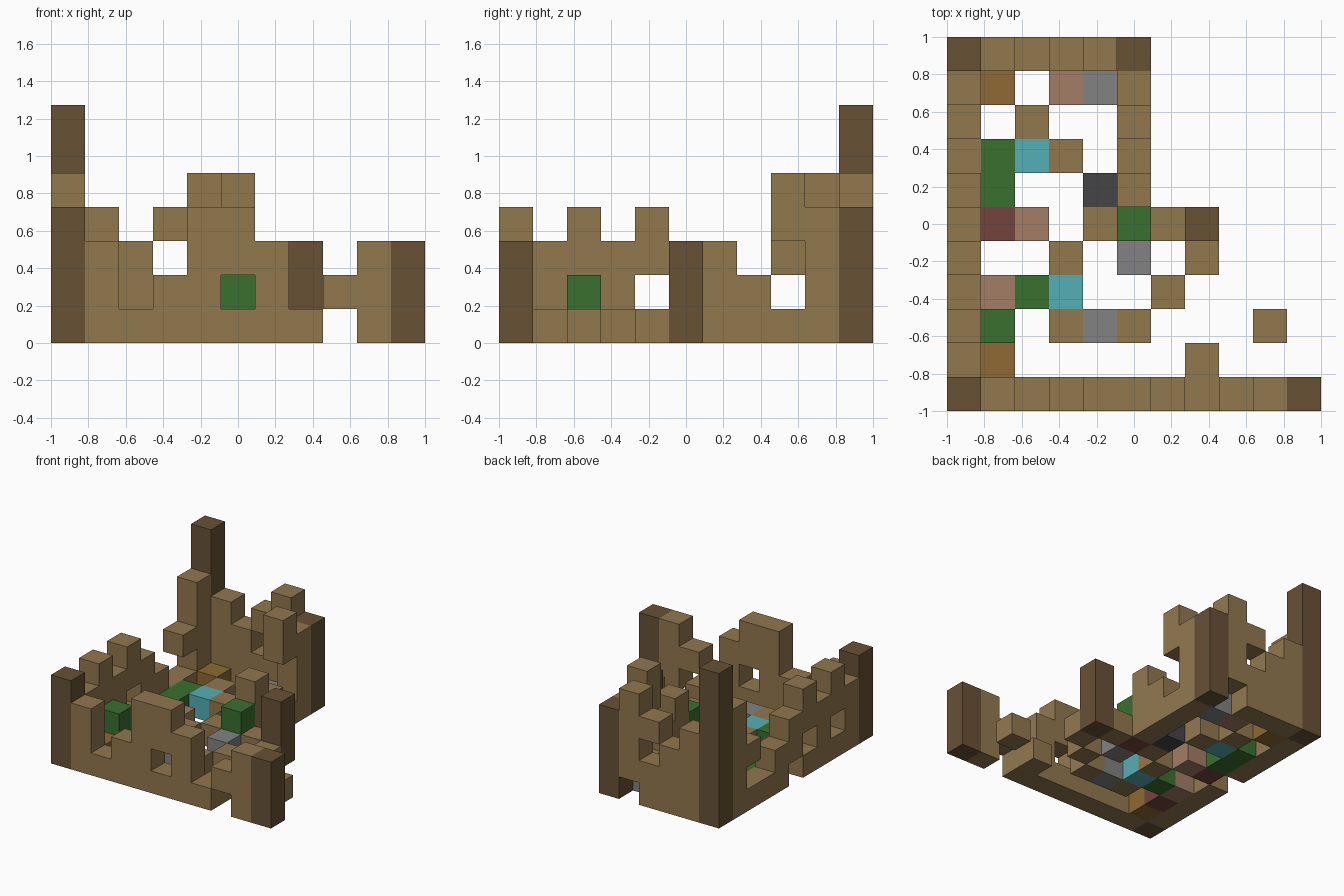
import bpy
import bmesh
from mathutils import Vector

cube = bpy.data.objects.get("Cube")
if cube:
    bpy.data.objects.remove(cube, do_unlink=True)

N = 11                # blocks along each side of the plan
S = 2.0 / N           # block size


def linear(c):
    return c / 12.92 if c <= 0.04045 else ((c + 0.055) / 1.055) ** 2.4


def material(name, hex_code):
    rgb = [linear(int(hex_code[i:i + 2], 16) / 255) for i in (0, 2, 4)]
    mat = bpy.data.materials.new(name)
    mat.use_nodes = True
    mat.diffuse_color = (*rgb, 1)
    bsdf = mat.node_tree.nodes["Principled BSDF"]
    bsdf.inputs["Base Color"].default_value = (*rgb, 1)
    bsdf.inputs["Roughness"].default_value = 0.9
    return mat


MATS = {
    "wood": material("oak_brown", "92784F"),
    "log": material("dark_log_brown", "685135"),
    "green": material("leaf_green", "3A702E"),
    "cyan": material("pale_cyan", "55AFB5"),
    "clay": material("clay_pink", "A27D66"),
    "stone": material("stone_grey", "828282"),
    "coal": material("coal_grey", "454547"),
    "brick": material("brick_red", "73443E"),
    "amber": material("amber_brown", "8F6A33"),
}

parts = {}            # part name -> (material, list of cells)
solid = set()         # every filled cell


def stack(part, mat, x, y, levels):
    """Fill the given levels of one column with blocks."""
    cells = parts.setdefault(part, (mat, []))[1]
    for z in levels:
        cells.append((x, y, z))
        solid.add((x, y, z))


def wall(part, columns, place):
    """columns: one word per step, listing its filled levels."""
    for i, word in enumerate(columns.split()):
        if word != "-":
            x, y = place(i)
            stack(part, "wood", x, y, [int(c) for c in word])


# Corner posts
for post, x, y, height in (("front_right_post", 0, 0, 4),
                           ("front_left_post", 10, 0, 3),
                           ("back_right_post", 0, 10, 7),
                           ("back_left_post", 5, 10, 4),
                           ("inner_corner_post", 7, 5, 3)):
    stack(post, "log", x, y, range(height))

# Ruined walls with window gaps and broken tops
wall("front_wall", "012 0 01 0123 023 012 0 1 012", lambda i: (i + 1, 0))
wall("right_wall", "012 023 012 023 12 01 0 02 01234", lambda i: (0, i + 1))
wall("back_wall", "0123 012 013 1234", lambda i: (i + 1, 10))
wall("left_wall", "012 01 034 0123", lambda i: (5, i + 6))

# Remaining floor blocks, front row first
KEY = {"w": "wood", "g": "green", "c": "cyan", "p": "clay", "s": "stone",
       "k": "coal", "r": "brick", "a": "amber"}
FLOOR = (".a.....w...",
         ".r.wsw...w.",
         ".pgc..w....",
         "...w.s.w...",
         ".rp.wrw....",
         ".g..k......",
         ".gcw.......",
         "..w........",
         ".a.ps......")
for row, line in enumerate(FLOOR, start=1):
    for col, key in enumerate(line):
        if key != ".":
            stack("floor_" + KEY[key], KEY[key], col, row, [0])

# Bushes standing on the brick blocks
stack("front_bush", "green", 1, 2, [1])
stack("centre_bush", "green", 5, 5, [1])


def build(name, mat, cells):
    """Make one object from the exposed faces of its blocks."""
    bm = bmesh.new()
    for cell in cells:
        mid = Vector(cell) + Vector((0.5, 0.5, 0.5))
        for axis in range(3):
            for sign in (-1, 1):
                n = Vector((0, 0, 0))
                n[axis] = sign
                if tuple(int(a + b) for a, b in zip(cell, n)) in solid:
                    continue
                u = Vector((0, 0, 0))
                u[(axis + 1) % 3] = 0.5
                v = n.cross(u)
                corners = (-u - v, u - v, u + v, v - u)
                bm.faces.new([bm.verts.new((mid + n / 2 + c) * S)
                              for c in corners])
    bmesh.ops.translate(bm, verts=bm.verts, vec=(-1, -1, 0))
    bmesh.ops.remove_doubles(bm, verts=bm.verts, dist=0.0001)
    bmesh.ops.dissolve_limit(bm, angle_limit=0.01,
                             verts=bm.verts, edges=bm.edges)
    mesh = bpy.data.meshes.new(name)
    bm.to_mesh(mesh)
    bm.free()
    mesh.materials.append(MATS[mat])
    obj = bpy.data.objects.new(name, mesh)
    bpy.context.collection.objects.link(obj)


for name, (mat, cells) in parts.items():
    build(name, mat, cells)
